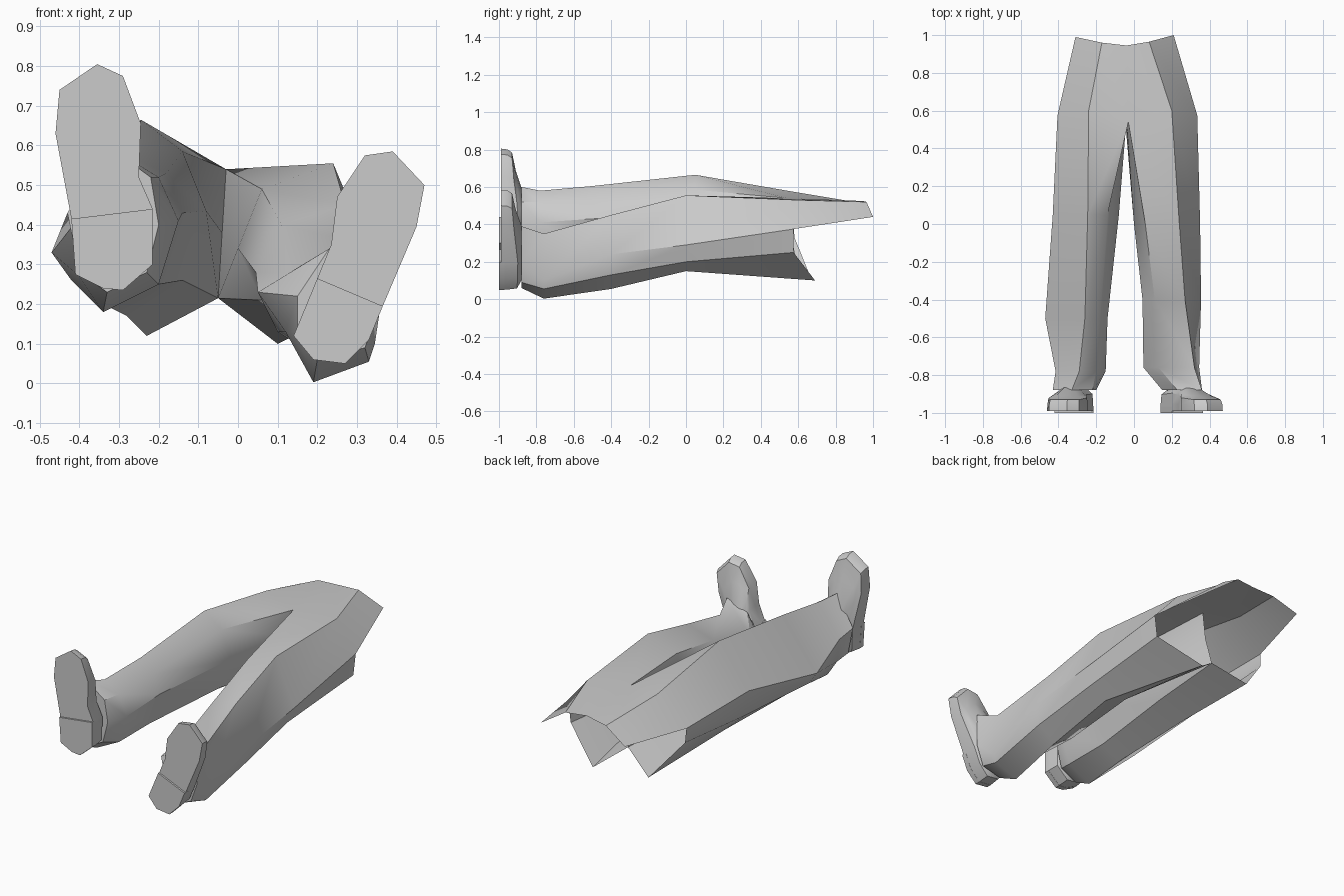
import bpy
import bmesh
from mathutils import Vector

cube = bpy.data.objects.get("Cube")
if cube:
    bpy.data.objects.remove(cube, do_unlink=True)

grey = bpy.data.materials.new("plain_grey")
grey.use_nodes = True
grey.diffuse_color = (0.6, 0.6, 0.6, 1)
grey.node_tree.nodes["Principled BSDF"].inputs["Base Color"].default_value = (0.6, 0.6, 0.6, 1)


def loft(bm, rings, closed=True):
    """Bridge matching rings of points with quads; returns the vertex rings."""
    rows = [[bm.verts.new(point) for point in ring] for ring in rings]
    for row, following in zip(rows, rows[1:]):
        count = len(row)
        for i in range(count if closed else count - 1):
            j = (i + 1) % count
            bm.faces.new((row[i], row[j], following[j], following[i]))
    return rows


def finish(bm, name, angle):
    """Weld, orient and shade a part."""
    bmesh.ops.remove_doubles(bm, verts=bm.verts, dist=0.0005)
    bmesh.ops.recalc_face_normals(bm, faces=bm.faces)
    mesh = bpy.data.meshes.new(name)
    bm.to_mesh(mesh)
    bm.free()
    mesh.materials.append(grey)
    part = bpy.data.objects.new(name, mesh)
    bpy.context.collection.objects.link(part)
    bpy.ops.object.select_all(action="DESELECT")
    part.select_set(True)
    bpy.context.view_layer.objects.active = part
    bpy.ops.object.shade_smooth_by_angle(angle=angle)


def section(y, outline):
    return [(x, y, z) for x, z in outline]


# Crotch seam shared by both legs: low, middle, top
crotch = [(-.05, .59, .215), (-.04, .55, .38), (-.03, .54, .54)]

# Leg sections run: ridge, outer, outer low, bottom, inner low, inner, top inner
left_hip = [(.2, .6, .53), (.335, .575, .375), (.32, .575, .25), (.1, .69, .1)] + crotch
left_leg = [
    left_hip,
    section(0, [(.24, .555), (.35, .29), (.31, .2), (.2, .15), (.06, .21), (0, .34), (.06, .49)]),
    section(-.4, [(.27, .45), (.355, .24), (.33, .13), (.22, .055), (.1, .13), (.045, .28), (.11, .4)]),
    section(-.76, [(.32, .35), (.345, .1), (.33, .055), (.19, .003), (.12, .13), (.05, .23), (.13, .28)]),
    section(-.88, [(.36, .39), (.36, .2), (.32, .09), (.2, .06), (.15, .13), (.15, .22), (.23, .34)]),
]
right_hip = [(-.24, .6, .57), (-.405, .575, .41), (-.4, .58, .33), (-.23, .665, .12)] + crotch
right_leg = [
    right_hip,
    section(.05, [(-.245, .665), (-.43, .43), (-.4, .28), (-.28, .17), (-.14, .26), (-.08, .435), (-.14, .585)]),
    section(-.5, [(-.26, .605), (-.47, .33), (-.42, .26), (-.32, .19), (-.2, .25), (-.14, .43), (-.18, .53)]),
    section(-.78, [(-.29, .58), (-.415, .4), (-.4, .27), (-.34, .18), (-.2, .25), (-.15, .41), (-.2, .52)]),
    section(-.88, [(-.33, .6), (-.43, .43), (-.4, .28), (-.33, .23), (-.23, .28), (-.2, .4), (-.22, .52)]),
]

# Trousers: two legs with closed cuffs and a front waist panel, open at the back
bm = bmesh.new()
for leg in (left_leg, right_leg):
    bm.faces.new(loft(bm, leg)[-1])
waist = [(-.31, .99, .44), (-.17, .96, .51), (-.04, .945, .525), (.08, .965, .52), (.21, 1, .44)]
hip_line = [right_hip[1], right_hip[0], crotch[-1], left_hip[0], left_hip[1]]
loft(bm, [waist, hip_line], closed=False)
finish(bm, "trousers", 0.6)


def shoe(name, outline, ankle, heel):
    """Sole outline lofted back over the instep and into the cuff."""
    centre = Vector(ankle)

    def ring(scale, depth, instep):
        points = []
        for x, z in outline:
            flat = Vector((x, z))
            reach = (flat - centre).length
            spot = centre.lerp(flat, scale)
            points.append((spot.x, depth + instep * max(0, .35 - reach), spot.y))
        return points

    bm = bmesh.new()
    rows = loft(bm, [ring(1, -.99, 0), ring(.99, -.955, 0), ring(.95, -.93, .13),
                     ring(.72, -.91, .13), ring(.4, -.865, 0)])
    bm.faces.new(rows[0])
    bm.faces.new(rows[-1])
    finish(bm, name, 0.6)

    # Heel block stands slightly proud of the sole
    bm = bmesh.new()
    corners = [outline[i] for i in heel]
    rows = loft(bm, [section(-1, corners), section(-.97, corners)])
    for row in rows:
        bm.faces.new(row)
    finish(bm, name + "_heel", 0.5)


shoe("left_shoe",
     [(.39, .585), (.47, .5), (.45, .395), (.365, .195), (.33, .11), (.27, .05),
      (.19, .06), (.14, .12), (.2, .265), (.235, .35), (.25, .47), (.32, .575)],
     (.25, .2), range(3, 9))
shoe("right_shoe",
     [(-.355, .805), (-.45, .74), (-.46, .63), (-.42, .415), (-.41, .275), (-.34, .24),
      (-.29, .235), (-.215, .3), (-.215, .44), (-.25, .52), (-.245, .655), (-.29, .775)],
     (-.315, .385), range(3, 9))
